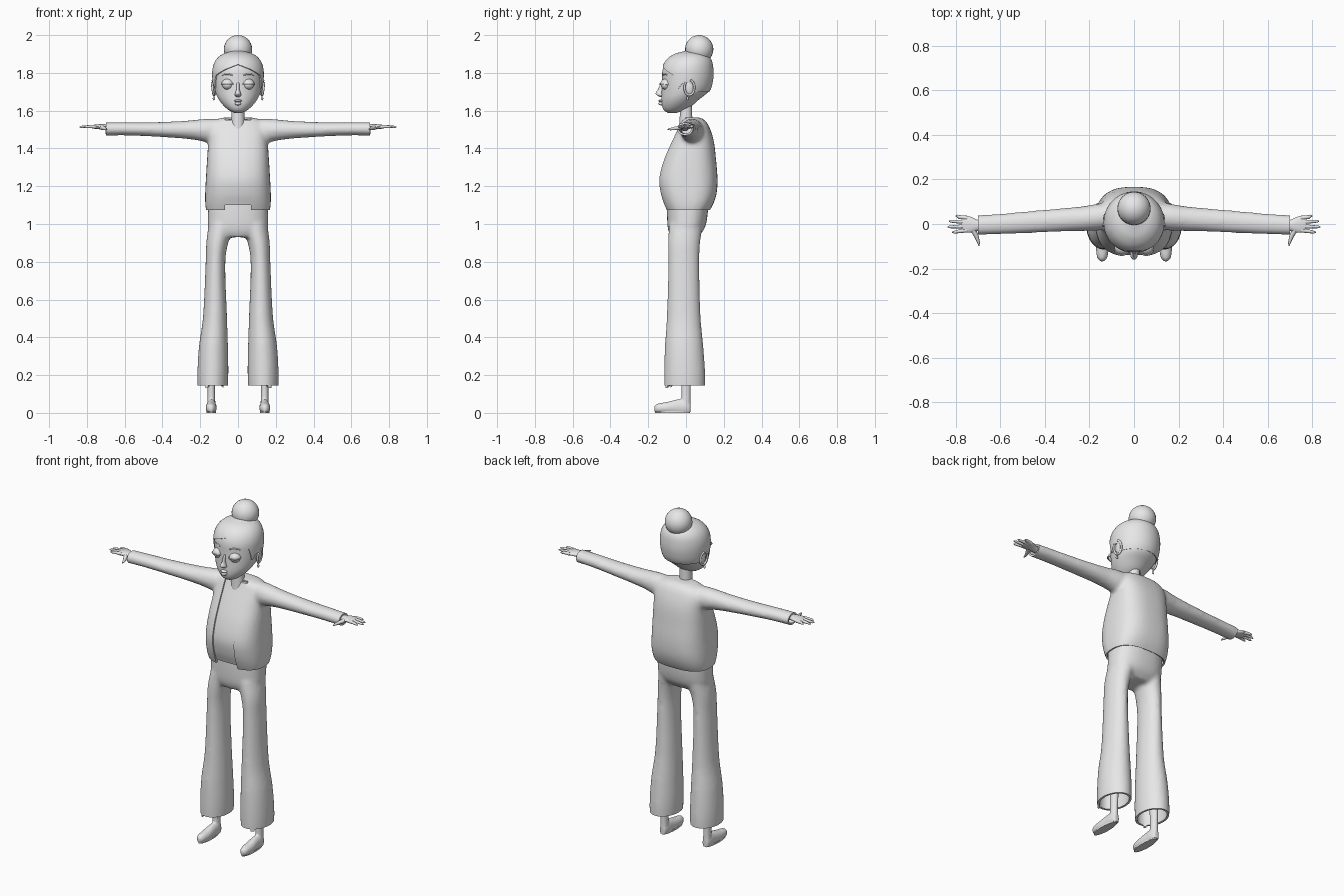
import bpy, bmesh, math
from mathutils import Vector, Matrix

cube = bpy.data.objects.get("Cube")
if cube:
    bpy.data.objects.remove(cube)

grey = bpy.data.materials.new("light grey")
grey.use_nodes = True
grey.diffuse_color = (0.8, 0.8, 0.8, 1)
grey.node_tree.nodes["Principled BSDF"].inputs["Base Color"].default_value = (0.8, 0.8, 0.8, 1)
SIDES = (1, -1)


# ---------- helpers ----------
def section(rings, t):
    """Smoothly interpolated ring (centre u, v and radius u, v) at position t."""
    i = 0
    while i < len(rings) - 2 and t > rings[i + 1][0]:
        i += 1
    a, b = rings[i], rings[i + 1]
    p, q = rings[max(i - 1, 0)], rings[min(i + 2, len(rings) - 1)]
    h = b[0] - a[0]
    f = (t - a[0]) / h
    out = []
    for k in range(1, 5):
        m0 = (b[k] - p[k]) / (b[0] - p[0]) * h
        m1 = (q[k] - a[k]) / (q[0] - a[0]) * h
        out.append((2*f**3 - 3*f**2 + 1) * a[k] + (f**3 - 2*f**2 + f) * m0
                   + (3*f**2 - 2*f**3) * b[k] + (f**3 - f**2) * m1)
    return out[0], out[1], max(out[2], 0.002), max(out[3], 0.002)


def outline(rings, t, ang, power=2.0):
    """Point on the section at t; angle 0 looks towards -v (the front)."""
    cu, cv, ru, rv = section(rings, t)
    s, c = math.sin(ang), -math.cos(ang)
    e = 2 / power
    return (cu + ru * math.copysign(abs(s)**e, s), cv + rv * math.copysign(abs(c)**e, c))


def skin(bm, rows, caps=True):
    loops = [[bm.verts.new(p) for p in row] for row in rows]
    n = len(loops[0])
    for lo, hi in zip(loops, loops[1:]):
        for i in range(n):
            j = (i + 1) % n
            bm.faces.new((lo[i], lo[j], hi[j], hi[i]))
    if caps:
        bm.faces.new(loops[0])
    bm.faces.new(loops[-1])


def loft(bm, rings, axis="z", side=1, power=2.0, steps=32, n=40):
    rows = []
    for k in range(steps + 1):
        f = (1 - math.cos(math.pi * k / steps)) / 2
        t = rings[0][0] + (rings[-1][0] - rings[0][0]) * f
        row = []
        for i in range(n):
            u, v = outline(rings, t, math.tau * i / n, power)
            x, y, z = {"x": (t, u, v), "y": (u, t, v), "z": (u, v, t)}[axis]
            row.append((x * side, y, z))
        rows.append(row)
    skin(bm, rows)


def ball(bm, centre, radii, turn=0):
    mat = Matrix.Translation(centre) @ Matrix.Rotation(turn, 4, "X") @ Matrix.Diagonal((*radii, 1))
    return bmesh.ops.create_uvsphere(bm, u_segments=24, v_segments=14, radius=1, matrix=mat)["verts"]


def bake(obj):
    bpy.context.view_layer.update()
    ev = obj.evaluated_get(bpy.context.evaluated_depsgraph_get())
    mesh = bpy.data.meshes.new_from_object(ev)
    obj.modifiers.clear()
    obj.data = mesh


def finish(obj, angle=40):
    obj.data.materials.clear()
    obj.data.materials.append(grey)
    obj.data.shade_smooth()
    obj.data.set_sharp_from_angle(angle=math.radians(angle))


def part(name, bm, voxel=0, smooth=6, thick=0, edit=None):
    """Mesh object, optionally fused by remeshing, trimmed and given thickness."""
    bmesh.ops.recalc_face_normals(bm, faces=bm.faces)
    obj = bpy.data.objects.new(name, bpy.data.meshes.new(name))
    bpy.context.collection.objects.link(obj)
    bm.to_mesh(obj.data)
    bm.free()
    if voxel:
        mod = obj.modifiers.new("fuse", "REMESH")
        mod.mode, mod.voxel_size = "VOXEL", voxel
        mod = obj.modifiers.new("soften", "SMOOTH")
        mod.factor, mod.iterations = 0.5, smooth
        bake(obj)
    if edit:
        bm = bmesh.new()
        bm.from_mesh(obj.data)
        edit(bm)
        bm.to_mesh(obj.data)
        bm.free()
    if thick:
        mod = obj.modifiers.new("thickness", "SOLIDIFY")
        mod.thickness, mod.offset = thick, -1
        bake(obj)
    finish(obj)
    return obj


def trim(bm, co, no, clear=True):
    """Slice by a plane, removing what lies behind it."""
    bmesh.ops.bisect_plane(bm, geom=bm.verts[:] + bm.edges[:] + bm.faces[:],
                           plane_co=co, plane_no=no, clear_inner=clear)


def tube(name, pts, radii):
    cu = bpy.data.curves.new(name, "CURVE")
    cu.dimensions, cu.bevel_depth, cu.bevel_resolution = "3D", 1, 3
    cu.use_fill_caps = True
    sp = cu.splines.new("POLY")
    sp.points.add(len(pts) - 1)
    for p, co, r in zip(sp.points, pts, radii):
        p.co, p.radius = (*co, 1), r
    obj = bpy.data.objects.new(name, cu)
    bpy.context.collection.objects.link(obj)
    bpy.context.view_layer.update()
    mesh = bpy.data.meshes.new_from_object(obj.evaluated_get(bpy.context.evaluated_depsgraph_get()))
    bpy.data.objects.remove(obj)
    obj = bpy.data.objects.new(name, mesh)
    bpy.context.collection.objects.link(obj)
    finish(obj, 60)


def fb(z, rx, front, back):
    return (z, 0, (front + back) / 2, rx, (back - front) / 2)


# ---------- jacket with sleeves, open at front, cuffs and hem ----------
torso = [fb(1.04, .162, -.09, .105), fb(1.10, .173, -.118, .142), fb(1.16, .174, -.138, .162),
         fb(1.24, .170, -.147, .167), fb(1.34, .164, -.122, .159), fb(1.44, .157, -.078, .147),
         fb(1.51, .152, -.043, .125), fb(1.55, .12, -.025, .10), fb(1.565, .07, -.01, .07)]
sleeve = [(.05, .04, 1.487, .06, .07), (.17, .03, 1.495, .06, .062), (.22, .025, 1.498, .056, .054),
          (.30, .02, 1.499, .053, .046), (.45, .01, 1.501, .05, .038), (.60, 0, 1.504, .046, .035),
          (.74, -.007, 1.503, .044, .035)]
bm = bmesh.new()
loft(bm, torso, power=2.7)
for s in SIDES:
    loft(bm, sleeve, "x", s)


def open_jacket(bm):
    trim(bm, (0, 0, 1.075), (0, 0, 1))
    for s in SIDES:
        trim(bm, (.70 * s, 0, 0), (-s, 0, 0))
        trim(bm, (.07 * s, 0, 0), (s, 0, 0), False)
    gap = [f for f in bm.faces if abs(f.calc_center_median().x) < .07 and f.calc_center_median().y < 0]
    bmesh.ops.delete(bm, geom=gap, context="FACES")


part("jacket", bm, .01, 8, .01, open_jacket)

# ---------- shirt ----------
bm = bmesh.new()
loft(bm, [(z, u, v, ru - .014, rv - .007) for z, u, v, ru, rv in torso[1:-1]], power=2.7)
part("shirt", bm)

# ---------- trousers ----------
hips = [fb(.93, .12, -.08, .06), fb(.97, .155, -.095, .095), fb(1.03, .159, -.1, .112), fb(1.13, .156, -.1, .12)]
leg = [(.08, .134, -.007, .077, .107), (.20, .133, -.007, .082, .109), (.35, .13, -.01, .077, .102),
       (.5, .122, -.012, .064, .09), (.8, .119, -.012, .052, .082), (.9, .11, -.01, .058, .085),
       (1.0, .085, 0, .07, .09)]
bm = bmesh.new()
loft(bm, hips, power=2.4)
for s in SIDES:
    loft(bm, leg, side=s)
part("trousers", bm, .01, 8, .012, lambda b: trim(b, (0, 0, .145), (0, 0, 1)))

# ---------- feet with ankles ----------
foot = [(-.168, .143, .022, .008, .015), (-.152, .143, .024, .022, .024), (-.10, .142, .026, .029, .032),
        (-.04, .141, .03, .026, .042), (0, .141, .03, .024, .042), (.024, .141, .025, .016, .035)]
ankle = [(.03, .141, 0, .022, .025), (.12, .141, 0, .02, .025), (.30, .138, 0, .024, .028)]
for s, label in zip(SIDES, ("left", "right")):
    bm = bmesh.new()
    loft(bm, foot, "y", s)
    loft(bm, ankle, side=s)
    part(label + "_foot", bm, .005, 5, .004, lambda b: trim(b, (0, 0, .004), (0, 0, 1)))
    bm = bmesh.new()
    loft(bm, [(z, .142, -.072, .026, .092) for z in (0, .005, .01)], side=s, steps=2)
    part(label + "_sole", bm)

# ---------- head and neck ----------
head = [fb(1.588, .018, -.095, -.05), fb(1.60, .045, -.115, -.015), fb(1.625, .075, -.127, .03),
        fb(1.66, .102, -.13, .07), fb(1.70, .12, -.129, .118), fb(1.76, .129, -.127, .137),
        fb(1.82, .128, -.123, .138), fb(1.865, .11, -.10, .127), fb(1.893, .076, -.06, .098),
        fb(1.907, .03, -.01, .05)]
bm = bmesh.new()
loft(bm, head, n=64)
part("head", bm)
tube("neck", [(0, .0, 1.50), (0, 0, 1.58), (0, .0, 1.68)], (.04, .034, .034))

# ---------- hair cap with shaped hairline, and bun ----------
line = [(0, 1.845), (.5, 1.82), (1.05, 1.785), (1.15, 1.745), (1.25, 1.712), (1.4, 1.745),
        (1.65, 1.75), (1.85, 1.70), (3.2, 1.70)]


def hairline(d):
    for (a, za), (b, zb) in zip(line, line[1:]):
        if d <= b:
            return za + (zb - za) * (d - a) / (b - a)


N = 128
rows = []
for k in range(25):
    f = math.sin(math.pi / 2 * k / 24)
    row = []
    for i in range(N):
        ang = math.tau * i / N
        low = hairline(min(ang, math.tau - ang))
        z = low + (1.907 - low) * f
        x, y = outline(head, z, ang)
        row.append((x * 1.05, .005 + (y - .005) * 1.05, z + .008 * f))
    rows.append(row)
bm = bmesh.new()
skin(bm, rows, caps=False)
part("hair", bm, thick=.008)
bm = bmesh.new()
ball(bm, (0, .07, 1.925), (.075, .075, .075))
part("hair_bun", bm)

# ---------- face ----------
bm = bmesh.new()
loft(bm, [(1.672, 0, -.126, .008, .01), (1.682, 0, -.134, .017, .02), (1.692, 0, -.138, .015, .023),
          (1.71, 0, -.132, .009, .018), (1.75, 0, -.122, .007, .01)], n=20)
part("nose", bm)
for name, z, rx, rz in (("upper_lip", 1.652, .02, .008), ("lower_lip", 1.637, .017, .009)):
    bm = bmesh.new()
    ball(bm, (0, -.13, z), (rx, .017, rz))
    part(name, bm)
for s, label in zip(SIDES, ("left", "right")):
    eye = Vector((.055 * s, -.105, 1.738))
    bm = bmesh.new()
    ball(bm, eye, (.029, .029, .027))
    part(label + "_eye", bm)
    bm = bmesh.new()
    ball(bm, eye, (.033, .033, .031))
    part(label + "_eyelid", bm, thick=.003, edit=lambda b: trim(b, eye, (0, .1, 1)))
    arc = [math.pi * k / 10 for k in range(1, 10)]
    tube(label + "_lashes", [eye + Vector((.034 * math.cos(a), -.036 * math.sin(a), .003)) for a in arc],
         [.003] * 9)
    # eyebrow follows the forehead
    brow = []
    for k in range(7):
        z = 1.782 + .012 * math.sin(math.pi * (k + 1) / 8)
        brow.append((*outline(head, z, s * (.22 + .08 * k)), z))
    tube(label + "_eyebrow", brow, (.003, .004, .004, .004, .004, .003, .002))

    # ear, rim and earring
    bm = bmesh.new()
    ball(bm, (.122 * s, .018, 1.722), (.012, .024, .038))
    part(label + "_ear", bm)
    rim = [math.tau * k / 24 for k in range(21)]
    tube(label + "_ear_rim", [((.131 + .006 * math.cos(a)) * s, .018 + .026 * math.cos(a + 2.4),
                               1.722 + .04 * math.sin(a + 2.4)) for a in rim], [.006] * 21)
    bm = bmesh.new()
    ball(bm, (.128 * s, .008, 1.665), (.006, .006, .01))
    ball(bm, (.128 * s, .008, 1.68), (.003, .003, .012))
    part(label + "_earring", bm)

    # hand: palm, four fingers, thumb
    bm = bmesh.new()
    loft(bm, [(.66, -.005, 1.508, .019, .017), (.70, -.006, 1.512, .024, .016),
              (.735, -.003, 1.515, .036, .013), (.765, 0, 1.515, .036, .01), (.775, 0, 1.515, .028, .007)],
         "x", s, n=24)
    part(label + "_palm", bm)
    for name, y0, y1, tip in (("index", -.028, -.037, .818), ("middle", -.01, -.013, .839),
                              ("ring", .009, .012, .832), ("little", .027, .036, .803)):
        tube(f"{label}_{name}_finger", [(.75 * s, y0, 1.515), (.785 * s, (y0 + y1) / 2, 1.516),
             ((tip - .01) * s, y1, 1.514), (tip * s, y1, 1.513)], (.01, .0085, .006, .002))
    tube(label + "_thumb", [(.725 * s, -.022, 1.512), (.708 * s, -.055, 1.506), (.698 * s, -.085, 1.502),
         (.697 * s, -.098, 1.501)], (.013, .01, .006, .002))
